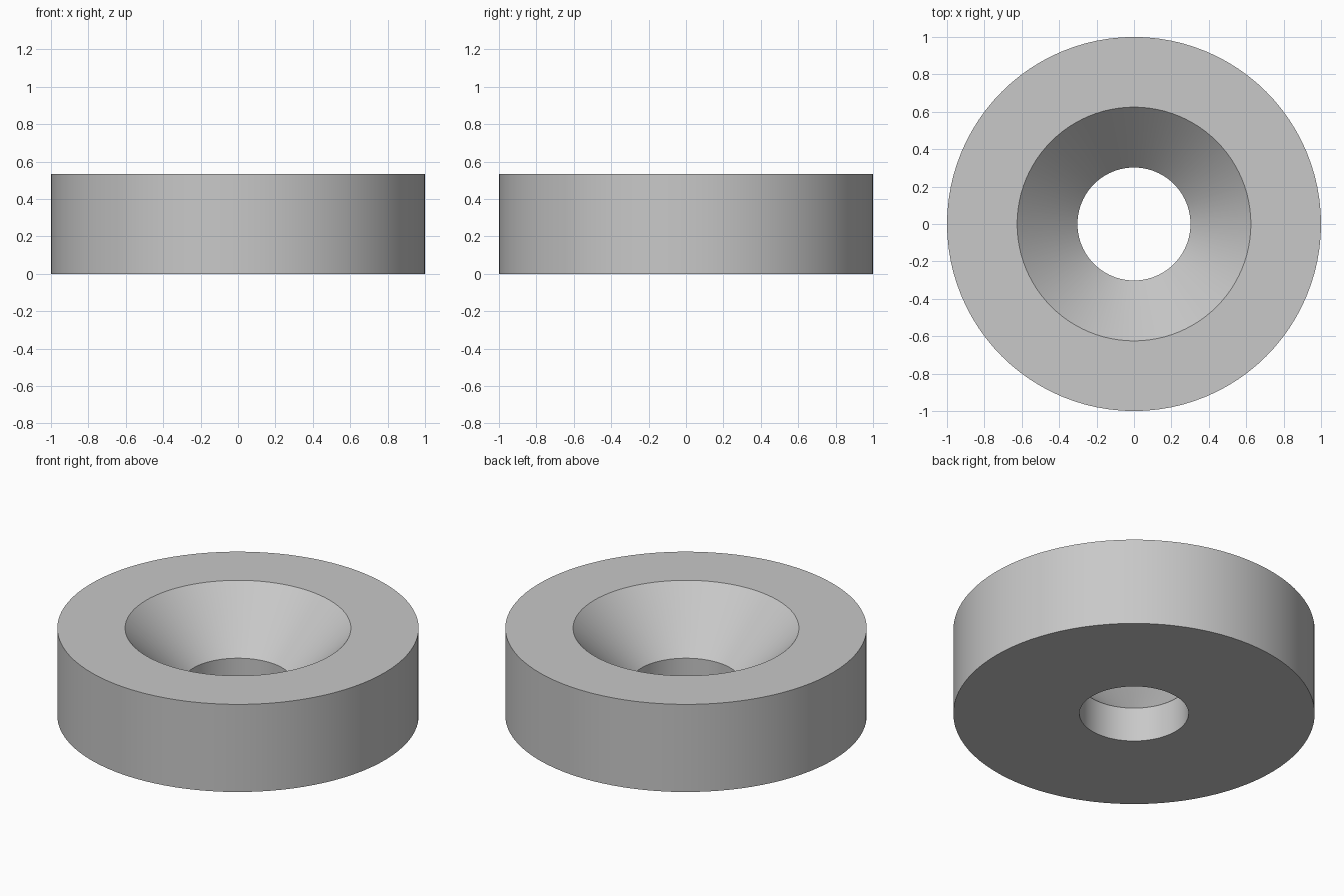
import bpy
import bmesh
from math import radians, tau
from mathutils import Matrix, Vector

cube = bpy.data.objects.get("Cube")
if cube:
    bpy.data.objects.remove(cube, do_unlink=True)

SEGMENTS = 96
HEIGHT = 0.535
OUTER_R = 1.0
SINK_R = 0.625
HOLE_R = 0.302
SINK_BOTTOM = 0.21

# Plain grey material
grey = bpy.data.materials.new("plain grey")
grey.use_nodes = True
colour = (0.58, 0.58, 0.58, 1.0)
grey.diffuse_color = colour
grey.node_tree.nodes["Principled BSDF"].inputs["Base Color"].default_value = colour

# Closed cross-section: bottom face, outer wall, top face, countersink, bore
profile = [(HOLE_R, 0), (OUTER_R, 0), (OUTER_R, HEIGHT),
           (SINK_R, HEIGHT), (HOLE_R, SINK_BOTTOM)]

# Revolve the section around the vertical axis
bm = bmesh.new()
rings = []
for i in range(SEGMENTS):
    turn = Matrix.Rotation(tau * i / SEGMENTS, 3, "Z")
    rings.append([bm.verts.new(turn @ Vector((r, 0, z))) for r, z in profile])
for i, ring in enumerate(rings):
    following = rings[(i + 1) % SEGMENTS]
    for j in range(len(profile)):
        k = (j + 1) % len(profile)
        bm.faces.new((ring[j], following[j], following[k], ring[k]))
bmesh.ops.recalc_face_normals(bm, faces=bm.faces)

mesh = bpy.data.meshes.new("countersunk_washer")
bm.to_mesh(mesh)
bm.free()
mesh.materials.append(grey)
washer = bpy.data.objects.new("countersunk_washer", mesh)
bpy.context.collection.objects.link(washer)

# Smooth walls with crisp rims
bpy.ops.object.select_all(action="DESELECT")
washer.select_set(True)
bpy.context.view_layer.objects.active = washer
bpy.ops.object.shade_smooth_by_angle(angle=radians(30))
